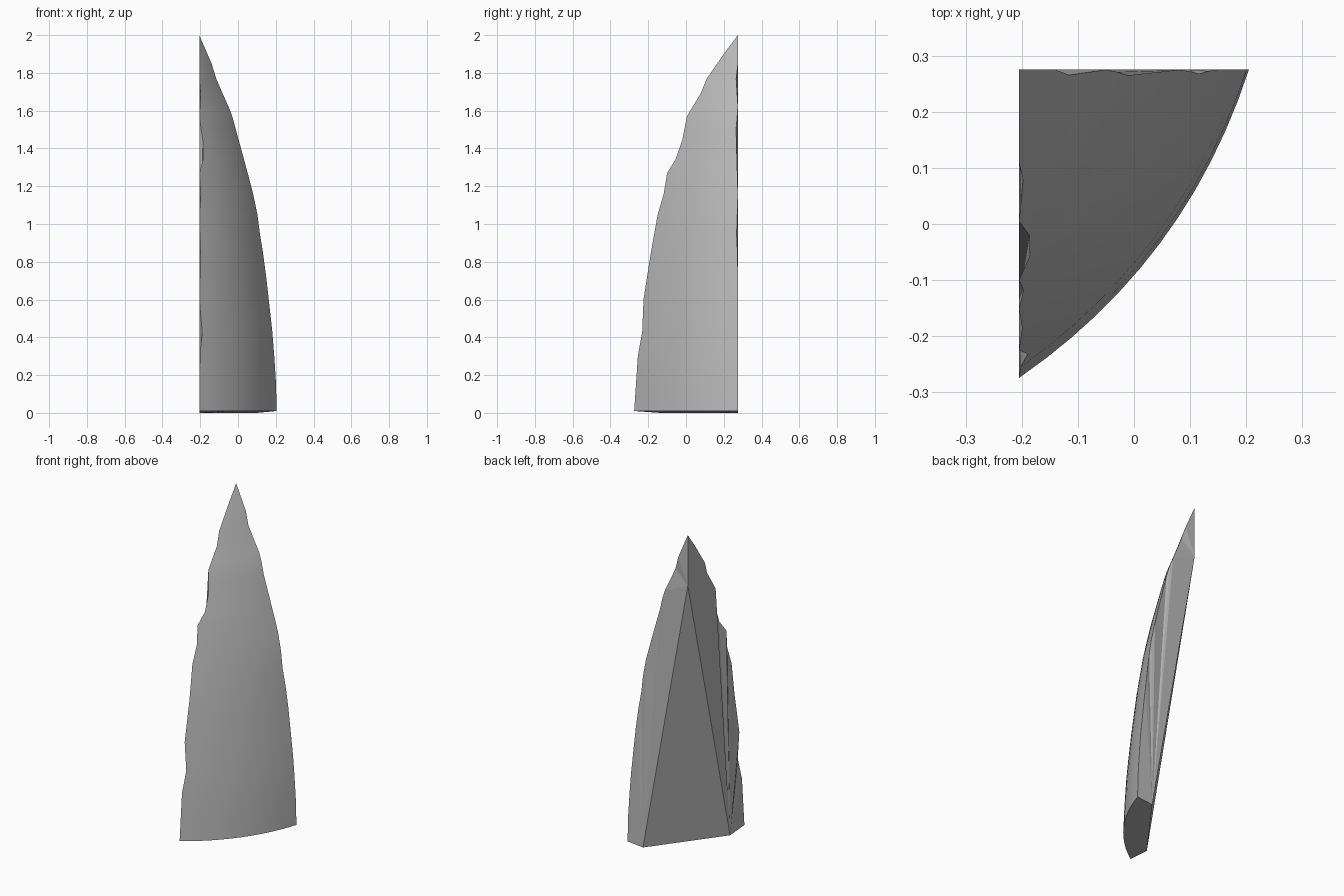
import bpy, bmesh
from mathutils import Vector

cube = bpy.data.objects.get("Cube")
if cube:
    bpy.data.objects.remove(cube, do_unlink=True)

# One plain grey for the whole shard
grey = bpy.data.materials.new("stone grey")
grey.use_nodes = True
grey.diffuse_color = (0.5, 0.5, 0.5, 1)
grey.node_tree.nodes["Principled BSDF"].inputs["Base Color"].default_value = (0.5, 0.5, 0.5, 1)

XW, YW = -0.205, 0.275          # planes of the two broken side walls
# Curved edge on each wall: (height, coordinate along the wall)
EDGE_A = [(0, -.275), (.3, -.257), (.6, -.225), (.85, -.19), (1.05, -.15), (1.27, -.1),
          (1.57, .005), (1.77, .11), (1.9, .2), (2, .275)]
EDGE_B = [(0, .205), (.2, .2), (.45, .18), (.8, .14), (1.08, .1), (1.3, .045),
          (1.55, -.02), (1.74, -.1), (1.85, -.14), (2, -.205)]
# Chips that eat into each broken edge: (height, depth)
CHIP_A = [(0, 0), (.3, .002), (.43, .011), (.6, 0), (.85, .004), (1.05, 0), (1.16, .006),
          (1.27, 0), (1.34, .015), (1.44, .015), (1.57, 0), (1.69, .006), (1.77, 0), (2, 0)]
CHIP_B = [(0, 0), (.8, 0), (.95, .006), (1.16, 0), (1.5, .009), (1.62, 0),
          (1.77, .009), (1.85, 0), (2, 0)]
ROWS = [.01, .16, .3, .43, .6, .72, .85, .95, 1.05, 1.16, 1.27, 1.34, 1.44, 1.5,
        1.57, 1.62, 1.69, 1.77, 1.85, 1.9, 1.95]
COLS = 12


def lookup(table, z):
    for (z0, v0), (z1, v1) in zip(table, table[1:]):
        if z <= z1:
            return v0 + (v1 - v0) * (z - z0) / (z1 - z0)
    return table[-1][1]


def row_points(z):
    """Bowed outer line across the shard at one height."""
    a = Vector((XW, lookup(EDGE_A, z), z))
    b = Vector((lookup(EDGE_B, z), YW, z))
    d = b - a
    bulge = 0.058 * (d.length / 0.686) ** 2
    n = Vector((d.y, -d.x, 0)).normalized()
    t0 = lookup(CHIP_A, z) / d.x
    t1 = 1 - lookup(CHIP_B, z) / d.y
    pts = []
    for i in range(COLS + 1):
        t = t0 + (t1 - t0) * i / COLS
        pts.append(a + d * t + n * bulge * 4 * t * (1 - t))
    return pts


bm = bmesh.new()
rows = [[bm.verts.new(p) for p in row_points(z)] for z in ROWS]
tip = bm.verts.new((XW, YW, 2))

# Smooth curved outer skin
skin = []
for lo, hi in zip(rows, rows[1:]):
    for i in range(COLS):
        skin.append(bm.faces.new((lo[i], lo[i + 1], hi[i + 1], hi[i])))
for i in range(COLS):
    skin.append(bm.faces.new((rows[-1][i], rows[-1][i + 1], tip)))
for f in skin:
    f.smooth = True

# Flat inner triangle
foot_a = bm.verts.new((XW, -0.135, 0))
foot_b = bm.verts.new((0.1, YW, 0))
peak = bm.verts.new((XW, YW, 1.69))
bm.faces.new((foot_a, peak, foot_b))

# Broken side walls, fanned from the foot and then from the peak
for foot, side in ((foot_a, 0), (foot_b, -1)):
    rim = [r[side] for r in rows] + [tip]
    split = ROWS.index(1.62)
    for k in range(len(rim) - 1):
        bm.faces.new((foot if k < split else peak, rim[k], rim[k + 1]))
    bm.faces.new((foot, rim[split], peak))

# Underside strip
mid = COLS // 2
for i in range(COLS):
    bm.faces.new((foot_a if i < mid else foot_b, rows[0][i], rows[0][i + 1]))
bm.faces.new((foot_a, rows[0][mid], foot_b))

bmesh.ops.recalc_face_normals(bm, faces=bm.faces)
mesh = bpy.data.meshes.new("shard")
bm.to_mesh(mesh)
bm.free()
mesh.materials.append(grey)
shard = bpy.data.objects.new("shard", mesh)
bpy.context.collection.objects.link(shard)
